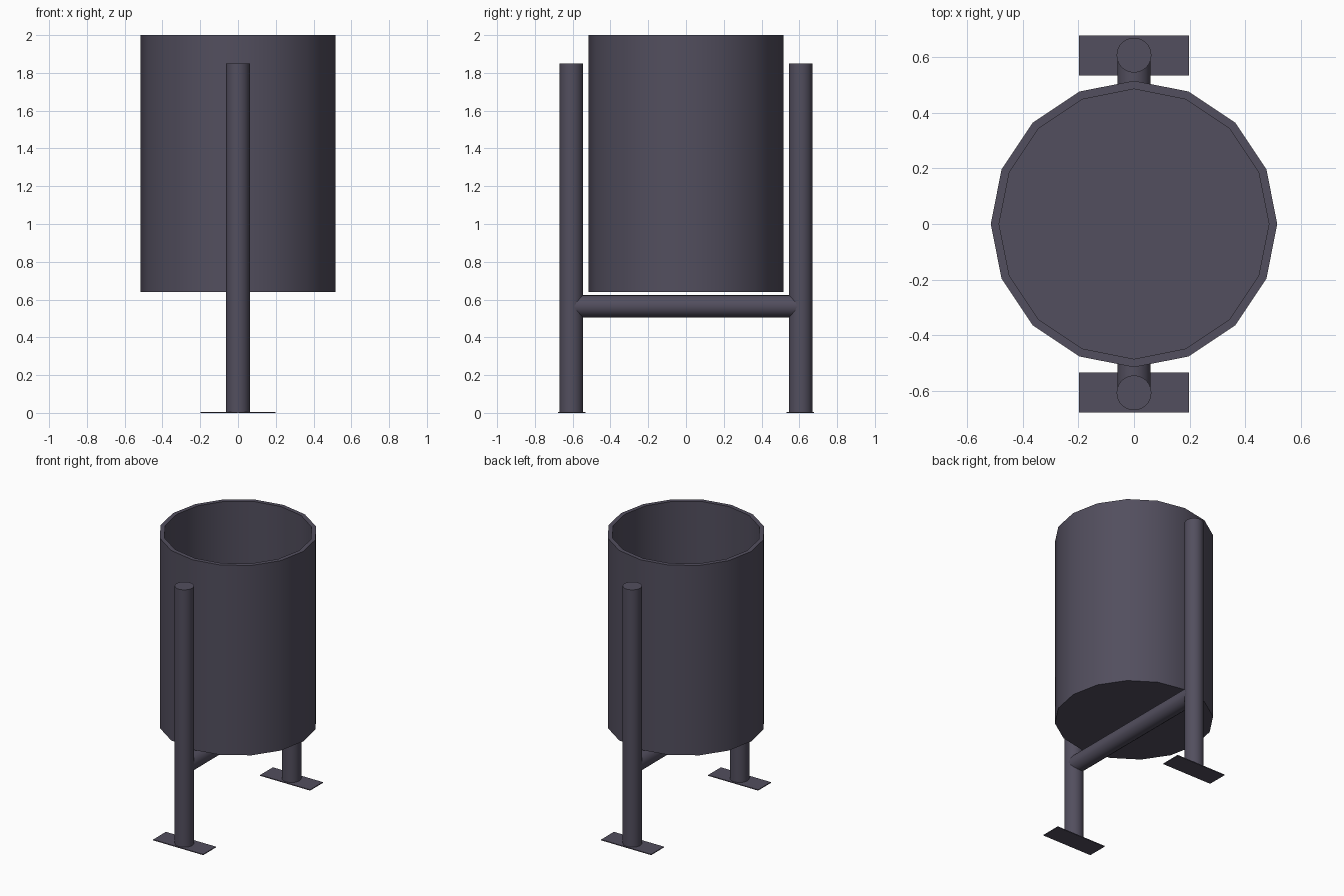
import bpy, bmesh, math
from mathutils import Matrix

if "Cube" in bpy.data.objects:
    bpy.data.objects.remove(bpy.data.objects["Cube"])

metal = bpy.data.materials.new("dark violet grey")
metal.diffuse_color = (0.085, 0.077, 0.112, 1)
metal.use_nodes = True
metal.node_tree.nodes["Principled BSDF"].inputs["Base Color"].default_value = metal.diffuse_color


def finish(name, bm, smooth=True):
    bmesh.ops.recalc_face_normals(bm, faces=bm.faces)
    mesh = bpy.data.meshes.new(name)
    bm.to_mesh(mesh)
    bm.free()
    mesh.materials.append(metal)
    ob = bpy.data.objects.new(name, mesh)
    bpy.context.collection.objects.link(ob)
    if smooth:
        bpy.ops.object.select_all(action='DESELECT')
        ob.select_set(True)
        bpy.context.view_layer.objects.active = ob
        bpy.ops.object.shade_smooth_by_angle(angle=math.radians(35))
    return ob


def rod(name, radius, length, matrix, sides=32):
    bm = bmesh.new()
    bmesh.ops.create_cone(bm, cap_ends=True, segments=sides, radius1=radius,
                          radius2=radius, depth=length, matrix=matrix)
    return finish(name, bm)


# Open bucket: closed outer shell, flat rim, inner wall and floor
SIDES = 16
bm = bmesh.new()
rings = []
for r, z in [(0.515, 0.64), (0.515, 2.0), (0.485, 2.0), (0.485, 0.67)]:
    rings.append([bm.verts.new((r * math.cos(2 * math.pi * i / SIDES),
                                r * math.sin(2 * math.pi * i / SIDES), z))
                  for i in range(SIDES)])
for a, b in zip(rings, rings[1:]):
    for i in range(SIDES):
        j = (i + 1) % SIDES
        bm.faces.new((a[i], a[j], b[j], b[i]))
bm.faces.new(rings[0])
bm.faces.new(rings[-1])
finish("bin_bucket", bm)

# Posts and foot plates on both sides
for side, s in (("front", -1), ("back", 1)):
    rod(side + "_post", 0.0625, 1.848, Matrix.Translation((0, s * 0.607, 0.925)))
    bm = bmesh.new()
    bmesh.ops.create_cube(bm, size=1, matrix=Matrix.Translation((0, s * 0.605, 0.003))
                          @ Matrix.Diagonal((0.396, 0.144, 0.006, 1)))
    finish(side + "_foot_plate", bm, smooth=False)

# Crossbar beneath the bucket
rod("crossbar", 0.06, 1.2, Matrix.Translation((0, 0, 0.565))
    @ Matrix.Rotation(math.pi / 2, 4, 'X'), sides=16)
